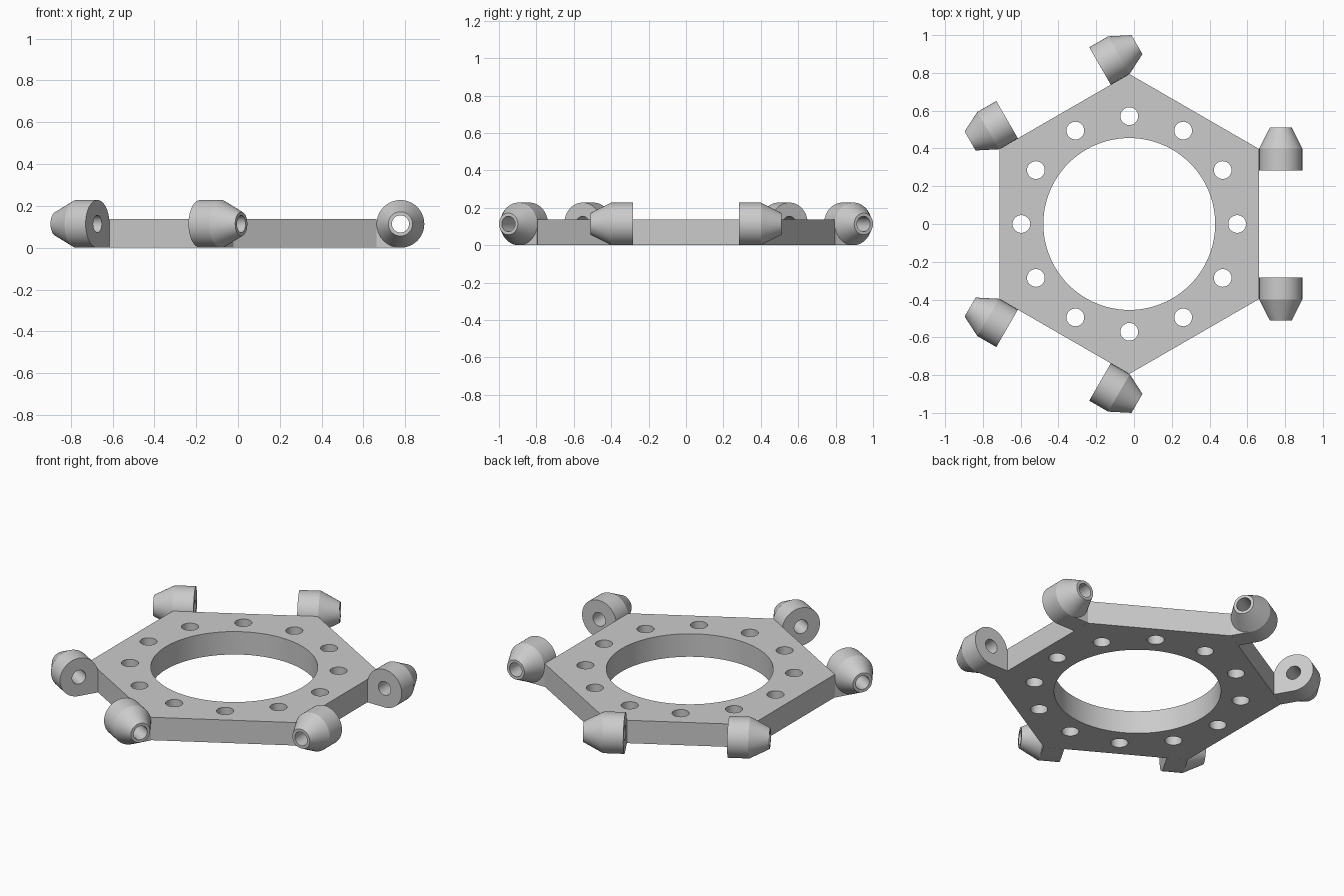
import bpy, bmesh
from math import sin, cos, pi, radians
from mathutils import Matrix, Vector

cube = bpy.data.objects.get("Cube")
if cube:
    bpy.data.objects.remove(cube)

CENTRE_X = -0.025      # centre of the hexagon
THICK = 0.138          # plate thickness
R = 0.114              # barrel radius and axis height

grey = bpy.data.materials.new("light_grey")
grey.use_nodes = True
colour = (0.6, 0.6, 0.6, 1)
grey.diffuse_color = colour
grey.node_tree.nodes["Principled BSDF"].inputs["Base Color"].default_value = colour


def finish(bm, name):
    bmesh.ops.recalc_face_normals(bm, faces=bm.faces)
    mesh = bpy.data.meshes.new(name)
    bm.to_mesh(mesh)
    bm.free()
    mesh.materials.append(grey)
    obj = bpy.data.objects.new(name, mesh)
    bpy.context.collection.objects.link(obj)
    bpy.ops.object.select_all(action="DESELECT")
    obj.select_set(True)
    bpy.context.view_layer.objects.active = obj
    bpy.ops.object.shade_smooth_by_angle(angle=radians(20))
    return obj


def circle(n, radius, cx=0, cy=0, start=0):
    return [(cx + radius * cos(start + 2 * pi * i / n),
             cy + radius * sin(start + 2 * pi * i / n)) for i in range(n)]


# Hexagonal plate with a large opening and a ring of twelve bolt holes
bm = bmesh.new()
loops = [circle(6, 0.794, CENTRE_X, 0, pi / 6), circle(96, 0.455, CENTRE_X, 0)]
loops += [circle(32, 0.047, x, y) for x, y in circle(12, 0.571, CENTRE_X, 0)]
for loop in loops:
    verts = [bm.verts.new((x, y, 0)) for x, y in loop]
    for a, b in zip(verts, verts[1:] + verts[:1]):
        bm.edges.new((a, b))
bmesh.ops.triangle_fill(bm, edges=bm.edges[:], use_beauty=True)
top = bmesh.ops.extrude_face_region(bm, geom=bm.faces[:])["geom"]
bmesh.ops.translate(bm, verts=[v for v in top if isinstance(v, bmesh.types.BMVert)],
                    vec=(0, 0, THICK))
finish(bm, "hexagonal_plate")


def squared(points):
    """Square off the quarter that faces the plate at the bottom."""
    return [(x * R / max(-x, -y), y * R / max(-x, -y)) if x < 1e-6 and y < 1e-6
            else (x, y) for x, y in points]


# Bored tapered barrel with a squared foot against the plate edge
def barrel(name, matrix):
    n = 64
    outer, tip, bore = circle(n, R), circle(n, 0.058), circle(n, 0.041)
    sections = [(bore, 0.284), (squared(outer), 0.284), (squared(outer), 0.4),
                (outer, 0.4), (tip, 0.51), (bore, 0.51)]
    bm = bmesh.new()
    rings = [[bm.verts.new((0.688 + R + x, y, R + z)) for x, z in pts]
             for pts, y in sections]
    for a, b in zip(rings, rings[1:] + rings[:1]):
        for i in range(n):
            j = (i + 1) % n
            bm.faces.new((a[i], a[j], b[j], b[i]))
    bmesh.ops.remove_doubles(bm, verts=bm.verts[:], dist=0.0001)
    bm.transform(matrix)
    finish(bm, name)


# A mirrored pair of barrels on every other side of the hexagon
shift = Matrix.Translation(Vector((CENTRE_X, 0, 0)))
for k, side in enumerate(("left", "back_right", "front_right")):
    turn = shift @ Matrix.Rotation(k * 2 * pi / 3, 4, "Z")
    barrel(side + "_barrel_a", turn)
    barrel(side + "_barrel_b", turn @ Matrix.Scale(-1, 4, (0, 1, 0)))
